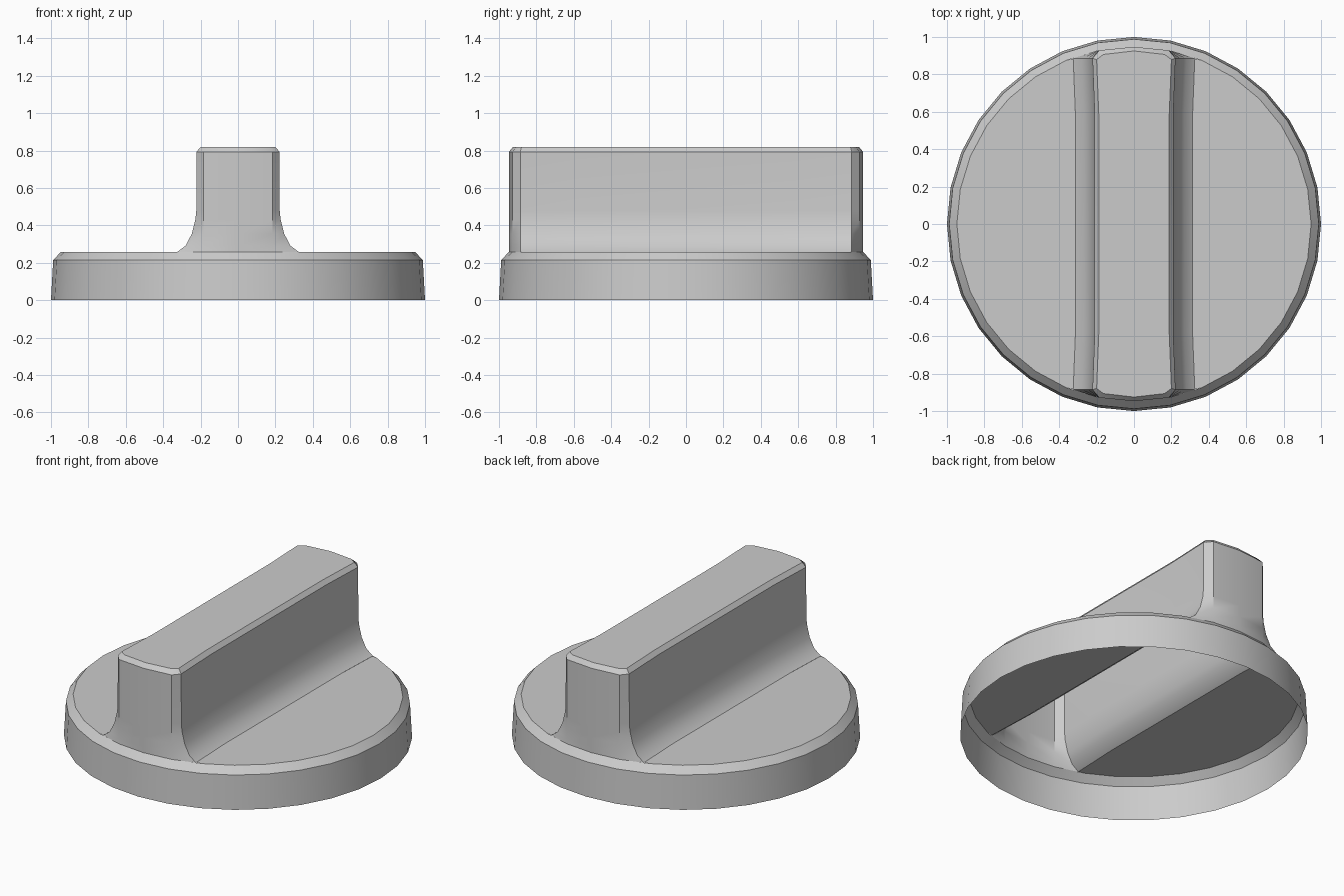
import bpy, bmesh
from math import cos, sin, pi

if "Cube" in bpy.data.objects:
    bpy.data.objects.remove(bpy.data.objects["Cube"])

SIDES = 32
RIM = 0.947


def ring_points(r, z):
    return [(r * cos(2 * pi * i / SIDES), r * sin(2 * pi * i / SIDES), z) for i in range(SIDES)]


def bridge(bm, a, b):
    n = len(a)
    for i in range(n):
        j = (i + 1) % n
        bm.faces.new((a[i], a[j], b[j], b[i]))


def finish(bm, name):
    bmesh.ops.remove_doubles(bm, verts=bm.verts, dist=1e-4)
    me = bpy.data.meshes.new(name)
    bm.to_mesh(me)
    bm.free()
    ob = bpy.data.objects.new(name, me)
    bpy.context.collection.objects.link(ob)
    bpy.ops.object.select_all(action='DESELECT')
    ob.select_set(True)
    bpy.context.view_layer.objects.active = ob
    bpy.ops.object.shade_smooth_by_angle(angle=0.5)


def grip_loop(w, z, inset=0.0):
    # slightly waisted bar whose ends follow the rim of the base
    a = 2 * pi / SIDES
    quarter = [(w - 0.012, 0.58), (w, 0.886 - inset * 0.3),
               (RIM * sin(a) - inset, RIM * cos(a) - inset)]
    half = quarter + [(0, RIM - inset)] + [(-x, y) for x, y in reversed(quarter)]
    return [(x, y, z) for x, y in half] + [(-x, -y, z) for x, y in half]


# Base: open skirt with bevelled rim, and a flat plate either side of the grip
bm = bmesh.new()
rings = [[bm.verts.new(p) for p in ring_points(r, z)]
         for r, z in ((1.0, 0), (0.988, 0.215), (RIM, 0.258))]
for lower, upper in zip(rings, rings[1:]):
    bridge(bm, lower, upper)
foot = 0.325
for s in (1, -1):
    arc = [v for v in rings[2] if v.co.x * s > foot]
    arc.sort(key=lambda v: v.co.y)
    edge = [bm.verts.new((s * x, y, 0.258)) for x, y in
            ((foot, 0.884), (foot - 0.012, 0.58), (foot - 0.012, -0.58), (foot, -0.884))]
    loop = arc + edge
    bm.faces.new(loop if s > 0 else loop[::-1])
finish(bm, "knob_base")

# Grip: hollow bar with flared foot and bevelled top
bm = bmesh.new()
profile = [(foot, 0.258, 0), (0.28, 0.292, 0), (0.247, 0.355, 0), (0.228, 0.43, 0),
           (0.223, 0.48, 0), (0.222, 0.793, 0), (0.2, 0.82, 0.022)]
loops = [[bm.verts.new(p) for p in grip_loop(*row)] for row in profile]
for lower, upper in zip(loops, loops[1:]):
    bridge(bm, lower, upper)
bm.faces.new(loops[-1])
bmesh.ops.recalc_face_normals(bm, faces=bm.faces)
finish(bm, "knob_grip")
